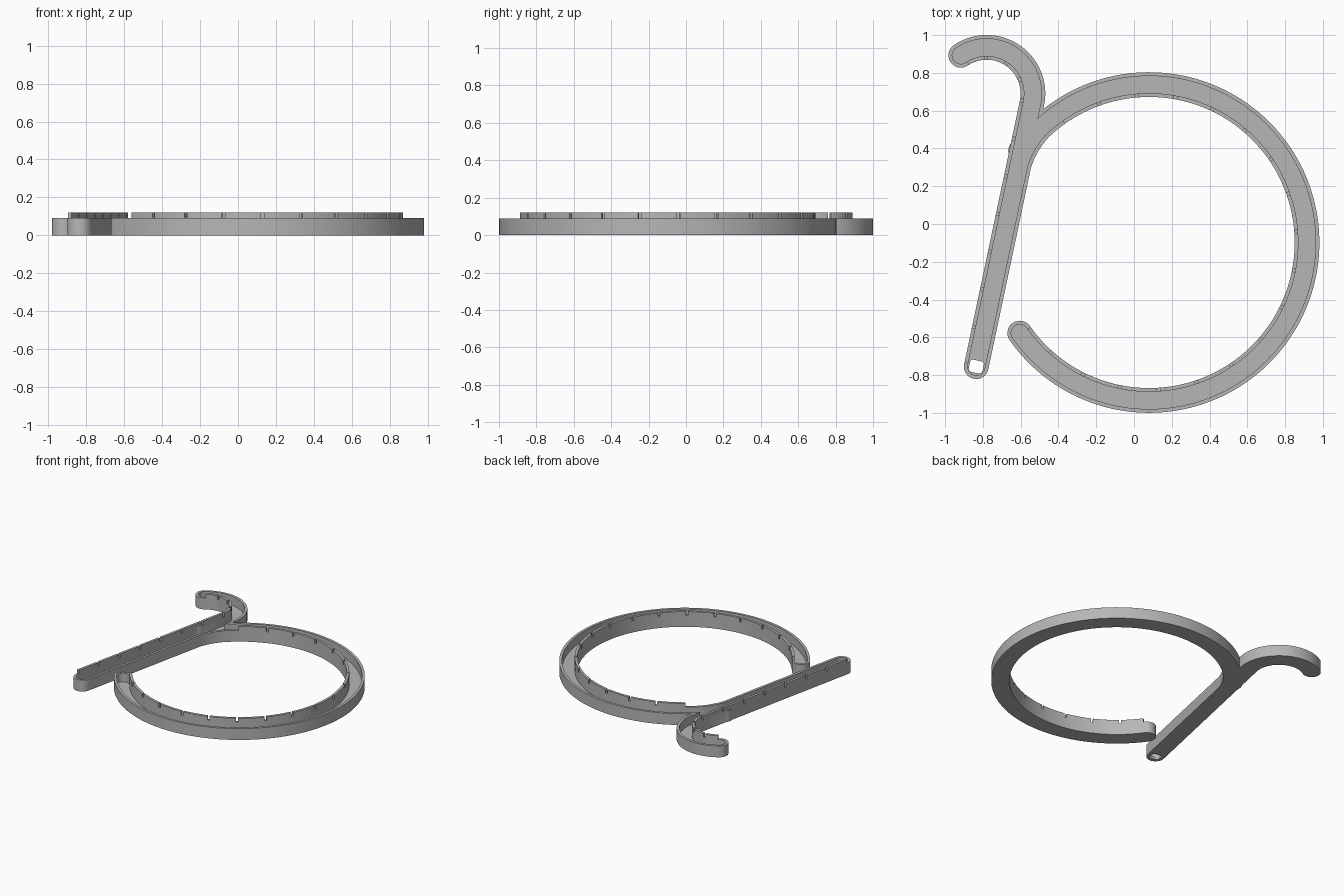
import bpy, bmesh, math
from mathutils import Vector, Matrix

if "Cube" in bpy.data.objects:
    bpy.data.objects.remove(bpy.data.objects["Cube"])

grey = bpy.data.materials.new("plain grey")
grey.diffuse_color = (0.47, 0.47, 0.47, 1)
grey.use_nodes = True
grey.node_tree.nodes["Principled BSDF"].inputs["Base Color"].default_value = grey.diffuse_color

HW, WALL, FLOOR, RIM, TAB_TOP = 0.0655, 0.02, 0.02, 0.09, 0.12
RING_C, RING_R = Vector((0.08, -0.098)), 0.836
HOOK_C, HOOK_R = Vector((-0.78, 0.69)), 0.245
FOOT = Vector((-0.835, -0.755))
LEAN = math.radians(-11.8)


def polar(c, r, a):
    return c + r * Vector((math.cos(a), math.sin(a)))


def arc(c, r, a0, a1, n):
    return [polar(c, r, a0 + (a1 - a0) * i / n) for i in range(n + 1)]


def prism(name, pts, z0, z1):
    """Extrude a flat outline between two heights."""
    bm = bmesh.new()
    face = bm.faces.new([bm.verts.new((p.x, p.y, z0)) for p in pts])
    top = bmesh.ops.extrude_face_region(bm, geom=[face])["geom"]
    bmesh.ops.translate(bm, vec=(0, 0, z1 - z0),
                        verts=[v for v in top if isinstance(v, bmesh.types.BMVert)])
    bmesh.ops.recalc_face_normals(bm, faces=bm.faces)
    me = bpy.data.meshes.new(name)
    bm.to_mesh(me)
    bm.free()
    me.materials.append(grey)
    ob = bpy.data.objects.new(name, me)
    bpy.context.collection.objects.link(ob)
    return ob


def strip(path, w, caps=True):
    """Outline of a path widened by w on both sides, with round ends."""
    left, right, normals = [], [], []
    for i, p in enumerate(path):
        d = (path[min(i + 1, len(path) - 1)] - path[max(i - 1, 0)]).normalized()
        n = Vector((-d.y, d.x))
        normals.append(n)
        left.append(p + n * w)
        right.append(p - n * w)
    end = start = []
    if caps:
        a = math.atan2(-normals[-1].y, -normals[-1].x)
        end = arc(path[-1], w, a, a + math.pi, 16)[1:-1]
        a = math.atan2(normals[0].y, normals[0].x)
        start = arc(path[0], w, a, a + math.pi, 16)[1:-1]
    return right + end + left[::-1] + start


def boolean(target, cutter, op):
    m = target.modifiers.new(op, "BOOLEAN")
    m.operation, m.solver, m.object = op, "EXACT", cutter
    dg = bpy.context.evaluated_depsgraph_get()
    target.data = bpy.data.meshes.new_from_object(target.evaluated_get(dg))
    target.modifiers.clear()
    bpy.data.objects.remove(cutter)


# Centre lines of the hooked stem and the open ring
hook_path = [FOOT] + arc(HOOK_C, HOOK_R, LEAN, math.radians(124), 40)
ring_path = arc(RING_C, RING_R, math.radians(-145), math.radians(144.5), 150)


def fillet(w):
    """Soft inside corner where the ring runs into the stem."""
    d = Vector((-math.sin(LEAN), math.cos(LEAN)))
    edge = FOOT + Vector((d.y, -d.x)) * w
    r, rel = RING_R - w, edge - RING_C
    b = rel.dot(d)
    t = -b + math.sqrt(b * b - rel.length_squared + r * r)
    corner = edge + d * t
    a = math.atan2(corner.y - RING_C.y, corner.x - RING_C.x)
    p0, p2 = corner - d * 0.12, polar(RING_C, r, a - 0.12 / r)
    curve = [p0 * (1 - s) ** 2 + corner * 2 * s * (1 - s) + p2 * s * s
             for s in [i / 10 for i in range(11)]]
    return curve + [corner + Vector((-0.02, 0.02))]


def shape(name, w, z0, z1):
    ob = prism(name, strip(hook_path, w), z0, z1)
    for pts in (strip(ring_path, w), fillet(w)):
        boolean(ob, prism("join", pts, z0, z1), "UNION")
    return ob


# Tray body: solid outline hollowed to leave floor and walls
body = shape("channel_body", HW, 0, RIM)
boolean(body, shape("cavity", HW - WALL, FLOOR, 0.2), "DIFFERENCE")

# Cable hole through the floor at the foot
hole = []
for k in range(4):
    c = Vector((0.022 * (1 if k in (0, 3) else -1), 0.018 * (1 if k < 2 else -1)))
    hole += arc(c, 0.015, k * math.pi / 2, (k + 1) * math.pi / 2, 4)
rot = Matrix.Rotation(LEAN, 2)
boolean(body, prism("cable_hole", [FOOT + rot @ p for p in hole], -0.1, 0.15), "DIFFERENCE")

# Raised tabs on the inner wall, separated by narrow notches
tabs = []
GAP, MID = 0.016, HW - WALL / 2


def arc_tabs(c, r, cuts):
    g = GAP / 2 / r
    for a0, a1 in zip(cuts, cuts[1:]):
        path = arc(c, r, math.radians(a0) + g, math.radians(a1) - g, 10)
        tabs.append(prism("tab", strip(path, WALL / 2, False), RIM - 0.001, TAB_TOP))


ring_cuts = [-145] + [-131.7 + 15.1 * k for k in range(17)] + [126]
arc_tabs(RING_C, RING_R - MID, ring_cuts)
arc_tabs(HOOK_C, HOOK_R - MID, [-11, 23, 57, 91, 124])

top = polar(HOOK_C, HOOK_R, LEAN)
along = (top - FOOT).normalized()
side = Vector((-along.y, along.x)) * MID
length = (top - FOOT).length
for i in range(7):
    a = FOOT + side + along * (length * i / 7 + GAP / 2)
    b = FOOT + side + along * (length * (i + 1) / 7 - GAP / 2)
    tabs.append(prism("tab", strip([a, b], WALL / 2, False), RIM - 0.001, TAB_TOP))

# Gather the tabs into one part and shade both parts
bpy.ops.object.select_all(action="DESELECT")
for t in tabs:
    t.select_set(True)
bpy.context.view_layer.objects.active = tabs[0]
bpy.ops.object.join()
tabs[0].name = "retaining_tabs"
body.select_set(True)
bpy.ops.object.shade_smooth_by_angle(angle=math.radians(30))
